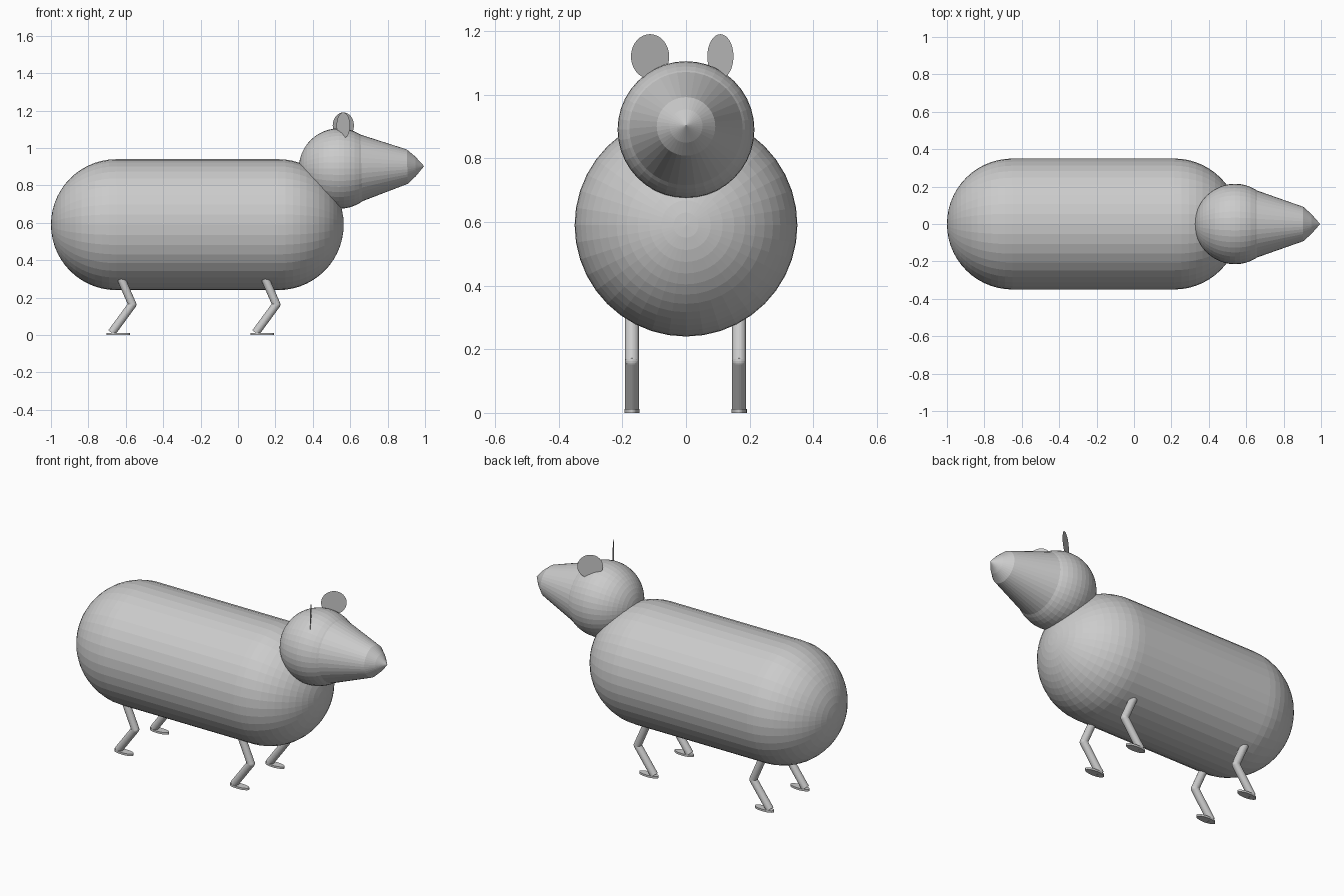
import bpy, bmesh, math
from mathutils import Vector, Matrix

if "Cube" in bpy.data.objects:
    bpy.data.objects.remove(bpy.data.objects["Cube"])


def add_object(name, bm):
    mesh = bpy.data.meshes.new(name)
    bmesh.ops.recalc_face_normals(bm, faces=bm.faces)
    bm.to_mesh(mesh)
    bm.free()
    obj = bpy.data.objects.new(name, mesh)
    bpy.context.collection.objects.link(obj)
    return obj


def lathe_x(name, profile, loc, sides=40, tilt=0.0):
    """Spin (x, radius) points around the x axis."""
    bm = bmesh.new()
    verts = [bm.verts.new((x, 0, r)) for x, r in profile]
    edges = [bm.edges.new(p) for p in zip(verts, verts[1:])]
    bmesh.ops.spin(bm, geom=verts + edges, cent=(0, 0, 0), axis=(1, 0, 0),
                   angle=math.tau, steps=sides)
    bmesh.ops.remove_doubles(bm, verts=bm.verts, dist=1e-4)
    obj = add_object(name, bm)
    obj.location = loc
    obj.rotation_euler.y = -math.radians(tilt)
    return obj


def arc(cx, r, a0, a1, steps):
    angles = [math.radians(a0 + (a1 - a0) * i / steps) for i in range(steps + 1)]
    return [(cx + r * math.cos(a), max(0.0, r * math.sin(a))) for a in angles]


def tube(bm, a, b, r):
    """Closed cylinder between two points."""
    a, b = Vector(a), Vector(b)
    d = b - a
    m = Matrix.Translation((a + b) / 2) @ d.to_track_quat('Z', 'Y').to_matrix().to_4x4()
    bmesh.ops.create_cone(bm, cap_ends=True, segments=24, radius1=r, radius2=r,
                          depth=d.length, matrix=m)


# Capsule body
lathe_x("body", arc(-0.65, 0.35, 180, 90, 14) + arc(0.215, 0.35, 90, 0, 14), (0, 0, 0.59))

# Head ball and pointed snout
HEAD = (0.54, 0, 0.89)
lathe_x("head", arc(0, 0.215, 180, 0, 24), HEAD)
lathe_x("snout", [(0.06, 0.0), (0.06, 0.19), (0.12, 0.178), (0.365, 0.092),
                  (0.41, 0.052), (0.455, 0.0)], HEAD, tilt=1.6)

# Thin disc ears, each turned its own way
for name, y, heading in (("ear_right", -0.113, -59), ("ear_left", 0.108, 36)):
    bm = bmesh.new()
    m = Matrix.Rotation(math.radians(heading), 4, 'Z') @ Matrix.Rotation(math.pi / 2, 4, 'X')
    bmesh.ops.create_circle(bm, cap_ends=True, segments=32, radius=0.07, matrix=m)
    add_object(name, bm).location = (0.563, y, 1.12)

# Bent legs with flat oval feet
for end, x in (("hind", -0.64), ("front", 0.13)):
    for side, y in (("right", -0.17), ("left", 0.167)):
        bm = bmesh.new()
        knee = (0.075, 0, 0.163)
        tube(bm, (0.0, 0, 0.335), knee, 0.022)
        tube(bm, knee, (-0.036, 0, 0.012), 0.022)
        bmesh.ops.create_uvsphere(bm, u_segments=24, v_segments=12, radius=0.022,
                                  matrix=Matrix.Translation(knee))
        foot = Matrix.Translation((0, 0, 0.006)) @ Matrix.Diagonal((0.062, 0.024, 1, 1))
        bmesh.ops.create_cone(bm, cap_ends=True, segments=32, radius1=1, radius2=1,
                              depth=0.012, matrix=foot)
        add_object(f"{end}_leg_{side}", bm).location = (x, y, 0)
